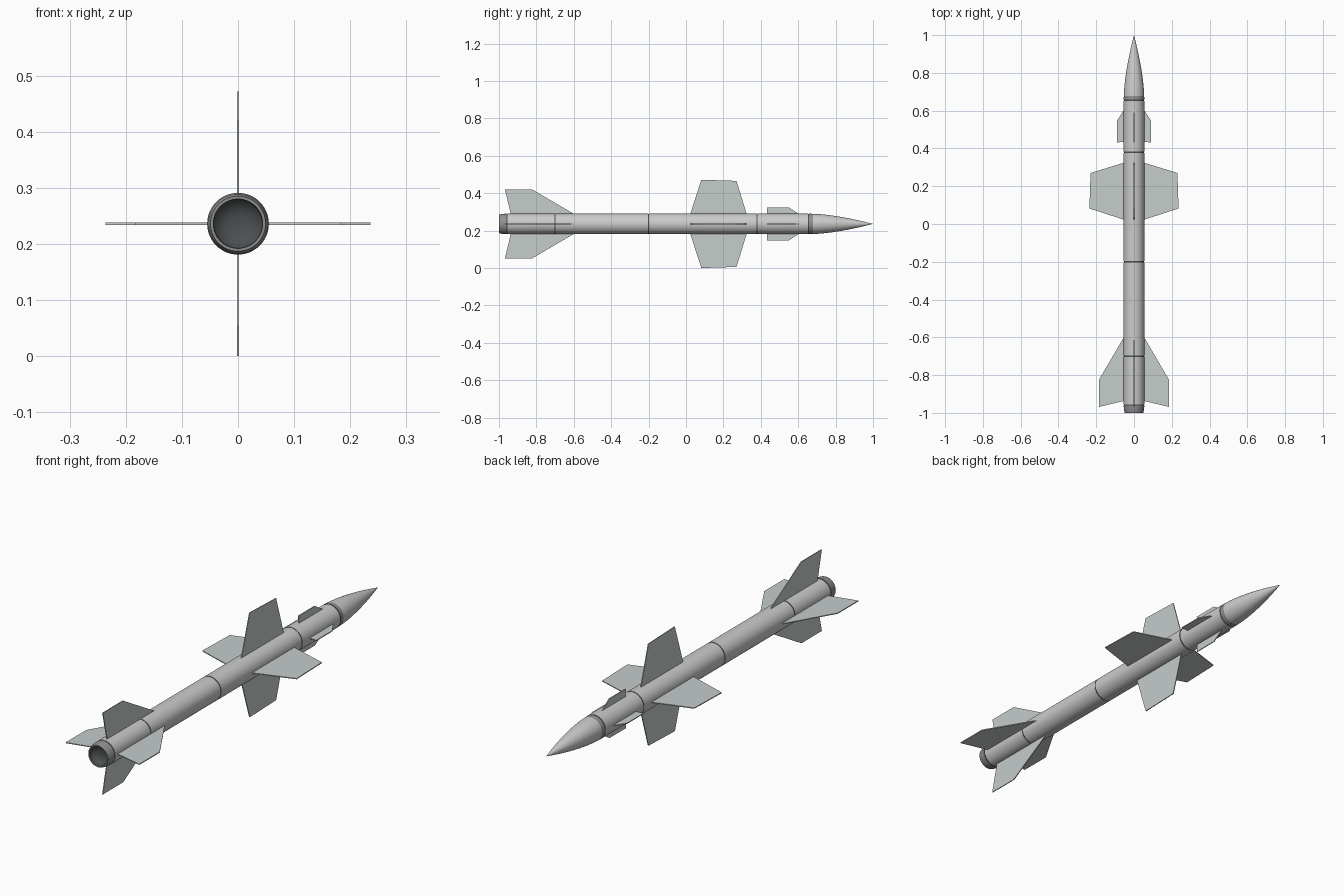
import bpy, bmesh, math
from mathutils import Matrix

if "Cube" in bpy.data.objects:
    bpy.data.objects.remove(bpy.data.objects["Cube"])

AXIS_Z = 0.236
R = 0.055


def material(name, rgb):
    m = bpy.data.materials.new(name)
    m.diffuse_color = (*rgb, 1)
    m.use_nodes = True
    m.node_tree.nodes["Principled BSDF"].inputs["Base Color"].default_value = m.diffuse_color
    return m


fin_mat = material("fin_grey_green", (0.56, 0.61, 0.60))
nose_mat = material("nose_pale", (0.68, 0.68, 0.66))
body_mat = material("body_grey", (0.60, 0.60, 0.60))
ring_mat = material("ring_grey", (0.28, 0.28, 0.28))
dark_mat = material("dark", (0.07, 0.08, 0.08))


def finish(name, bm, mat):
    bmesh.ops.remove_doubles(bm, verts=bm.verts, dist=1e-5)
    bmesh.ops.recalc_face_normals(bm, faces=bm.faces)
    me = bpy.data.meshes.new(name)
    bm.to_mesh(me)
    bm.free()
    ob = bpy.data.objects.new(name, me)
    bpy.context.collection.objects.link(ob)
    me.materials.append(mat)
    return ob


def lathe(name, profile, mat, steps=48):
    """Spin (y, radius) points round the long axis."""
    bm = bmesh.new()
    vs = [bm.verts.new((r, y, 0)) for y, r in profile]
    es = [bm.edges.new(p) for p in zip(vs, vs[1:])]
    bmesh.ops.spin(bm, geom=vs + es, cent=(0, 0, 0), axis=(0, 1, 0),
                   angle=2 * math.pi, steps=steps)
    bmesh.ops.translate(bm, verts=bm.verts, vec=(0, 0, AXIS_Z))
    ob = finish(name, bm, mat)
    bpy.ops.object.select_all(action='DESELECT')
    bpy.context.view_layer.objects.active = ob
    ob.select_set(True)
    bpy.ops.object.shade_smooth_by_angle(angle=math.radians(30))
    return ob


def fin_set(name, outline, thick):
    """Four thin plates from a (radius, y) outline, at quarter turns."""
    for i in range(4):
        bm = bmesh.new()
        lo = [bm.verts.new((r, y, -thick / 2)) for r, y in outline]
        hi = [bm.verts.new((r, y, thick / 2)) for r, y in outline]
        bm.faces.new(lo)
        bm.faces.new(hi)
        n = len(outline)
        for a in range(n):
            b = (a + 1) % n
            bm.faces.new((lo[a], lo[b], hi[b], hi[a]))
        mat = Matrix.Translation((0, 0, AXIS_Z)) @ Matrix.Rotation(i * math.pi / 2, 4, 'Y')
        bmesh.ops.transform(bm, matrix=mat, verts=bm.verts)
        finish(f"{name}_{i + 1}", bm, fin_mat)


# body tube sections, separated by narrow dark joints
joints = [-0.958, -0.70, -0.20, 0.38, 0.655]
g = 0.003
for i, (a, b) in enumerate(zip(joints, joints[1:])):
    lathe(f"body_section_{i + 1}",
          [(a + g, 0), (a + g, R), (b - g, R), (b - g, 0)], body_mat)
for i, y in enumerate(joints):
    lathe(f"joint_ring_{i + 1}",
          [(y - g, 0), (y - g, R - 0.0015), (y + g, R - 0.0015), (y + g, 0)], dark_mat)

# collar behind the nose
lathe("nose_collar", [(0.658, 0), (0.658, R), (0.678, R - 0.001), (0.678, 0)], ring_mat)

# curved nose cone
N = 20
nose = [(0.678, 0)] + [(0.678 + 0.322 * k / N,
                        (R - 0.001) * (1 - (k / N) ** 1.55)) for k in range(N + 1)]
lathe("nose_cone", nose, nose_mat)

# tail ring with a recessed nozzle
lathe("tail_ring", [(-0.961, 0.044), (-0.961, R), (-0.985, 0.053), (-1.0, 0.049),
                    (-1.0, 0.044), (-0.961, 0.044)], ring_mat)
lathe("nozzle_recess", [(-0.998, 0.044), (-0.985, 0.0425), (-0.975, 0.035),
                        (-0.968, 0.02), (-0.966, 0)], dark_mat)

# three sets of fins
fin_set("main_wing", [(0.045, 0.02), (0.045, 0.327), (0.230, 0.27), (0.236, 0.082)], 0.004)
fin_set("tail_fin", [(0.045, -0.585), (0.184, -0.822), (0.184, -0.968), (0.045, -0.935)], 0.004)
fin_set("front_fin", [(0.045, 0.435), (0.045, 0.61), (0.056, 0.60),
                      (0.089, 0.548), (0.089, 0.432)], 0.004)
